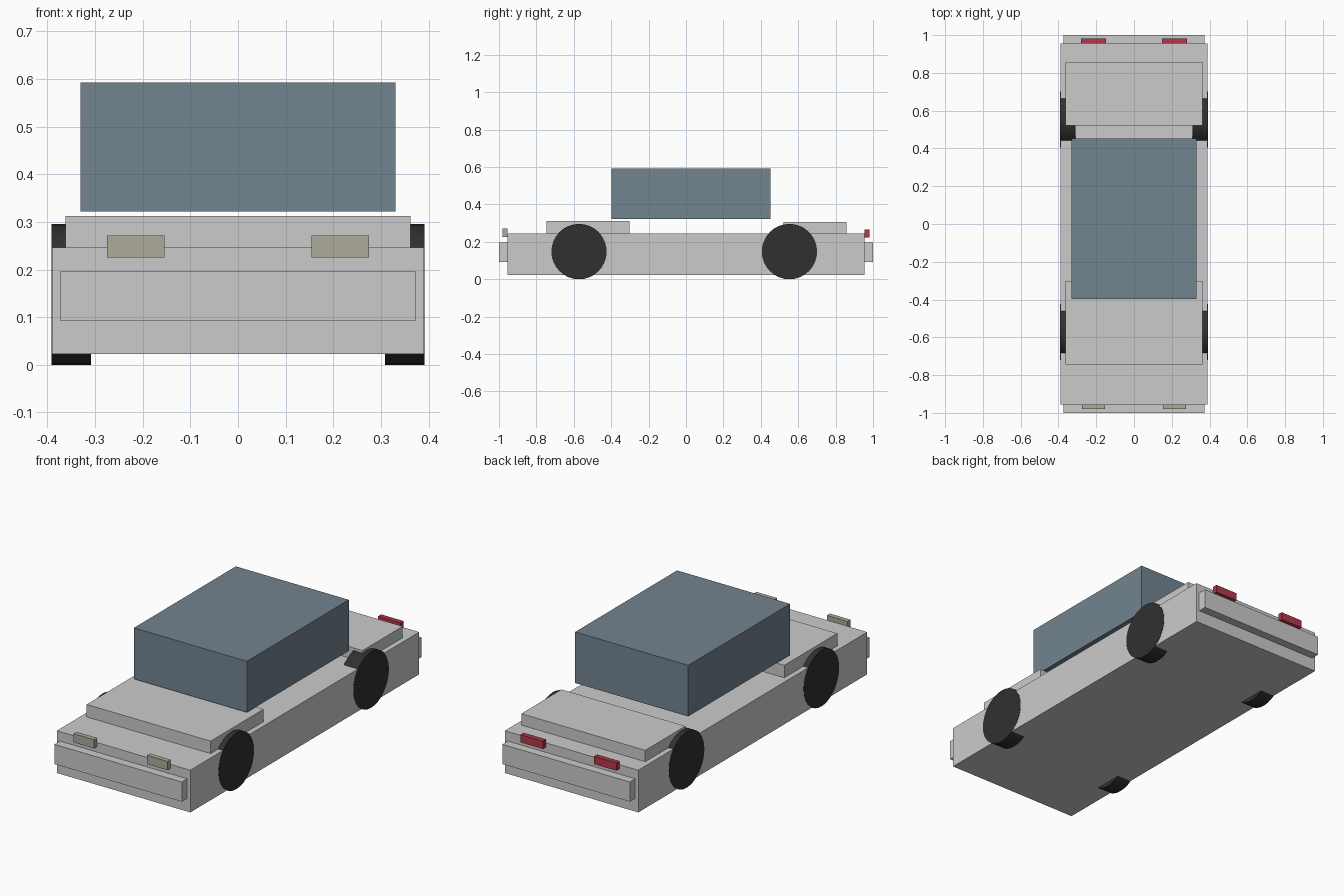
import bpy
import math

if "Cube" in bpy.data.objects:
    bpy.data.objects.remove(bpy.data.objects["Cube"])


def material(name, rgb):
    m = bpy.data.materials.new(name)
    m.diffuse_color = (*rgb, 1)
    m.use_nodes = True
    m.node_tree.nodes["Principled BSDF"].inputs["Base Color"].default_value = m.diffuse_color
    return m


GLASS = material("glass_blue", (0.17, 0.23, 0.28))
RUBBER = material("rubber", (0.03, 0.03, 0.03))
CREAM = material("lamp_cream", (0.42, 0.41, 0.33))
RED = material("lamp_red", (0.45, 0.04, 0.07))


def box(name, x, y, z, mat=None):
    """Box from (min, max) ranges on each axis."""
    bpy.ops.mesh.primitive_cube_add(size=1, location=[(a + b) / 2 for a, b in (x, y, z)])
    o = bpy.context.object
    o.name = name
    o.scale = [b - a for a, b in (x, y, z)]
    bpy.ops.object.transform_apply(location=False, rotation=False, scale=True)
    if mat:
        o.data.materials.append(mat)
    return o


# Main body, hood, trunk and cabin
box("body", (-0.39, 0.39), (-0.955, 0.955), (0.023, 0.246))
box("hood", (-0.362, 0.362), (-0.745, -0.303), (0.246, 0.312))
box("trunk_lid", (-0.362, 0.362), (0.522, 0.857), (0.246, 0.306))
box("cabin", (-0.33, 0.33), (-0.397, 0.453), (0.322, 0.592), GLASS)

# Bumpers
box("front_bumper", (-0.372, 0.372), (-1.0, -0.955), (0.092, 0.196))
box("rear_bumper", (-0.372, 0.372), (0.955, 1.0), (0.092, 0.196))

for side, s in (("left", -1), ("right", 1)):
    # Lamps
    box(f"headlight_{side}", sorted((s * 0.154, s * 0.275)), (-0.98, -0.955), (0.225, 0.271), CREAM)
    box(f"taillight_{side}", sorted((s * 0.149, s * 0.28)), (0.955, 0.981), (0.224, 0.265), RED)
    # Wheels, outer faces flush with the body sides
    for end, y in (("front", -0.572), ("rear", 0.553)):
        bpy.ops.mesh.primitive_cylinder_add(vertices=32, radius=0.148, depth=0.082,
                                            location=(s * 0.35, y, 0.148),
                                            rotation=(0, math.pi / 2, 0))
        wheel = bpy.context.object
        wheel.name = f"wheel_{end}_{side}"
        wheel.data.materials.append(RUBBER)
        bpy.ops.object.shade_smooth_by_angle()
